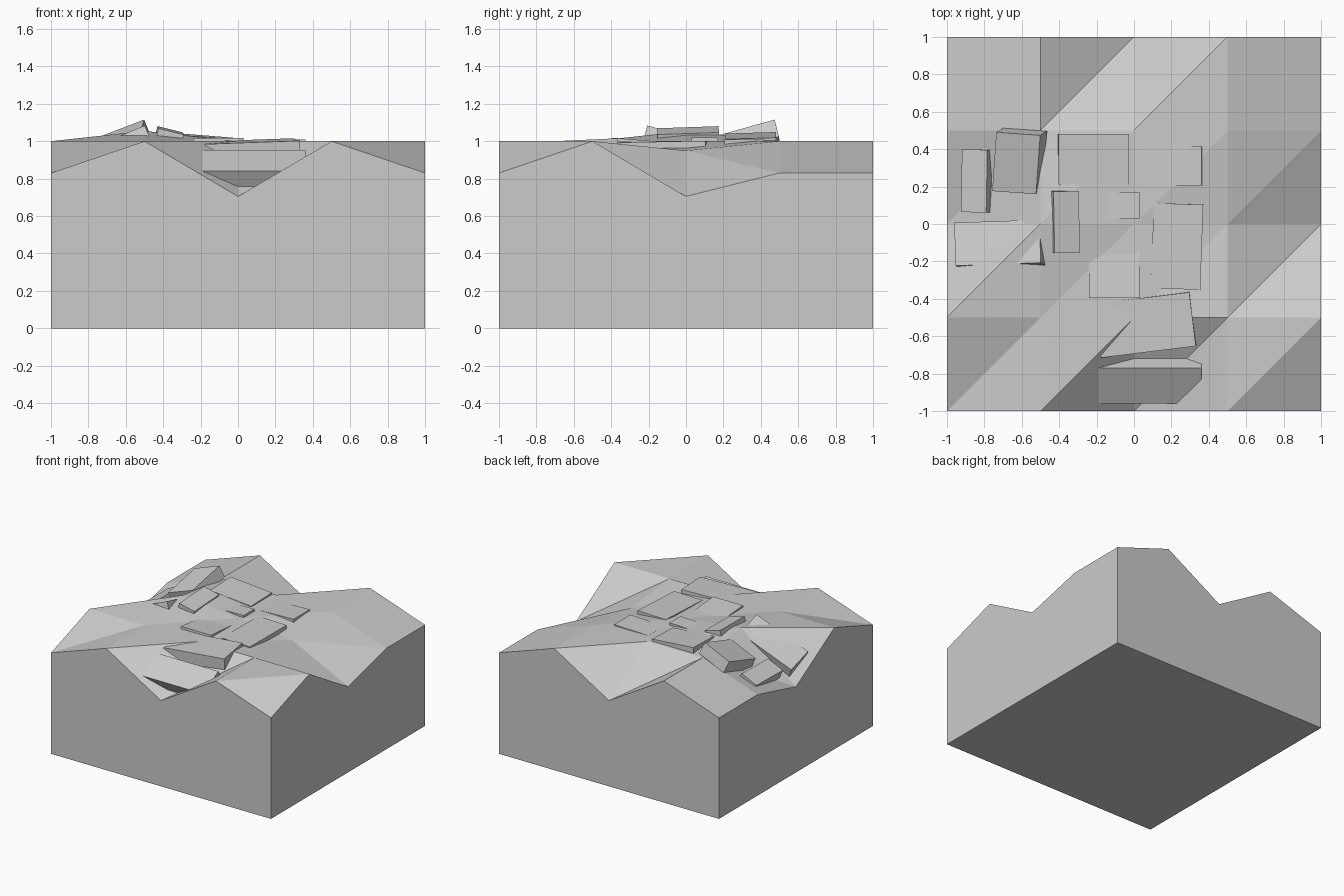
import bpy, bmesh
from math import radians, cos, sin
from mathutils import Vector

if "Cube" in bpy.data.objects:
    bpy.data.objects.remove(bpy.data.objects["Cube"])


def add_object(name, bm):
    bmesh.ops.recalc_face_normals(bm, faces=bm.faces)
    mesh = bpy.data.meshes.new(name)
    bm.to_mesh(mesh)
    bm.free()
    obj = bpy.data.objects.new(name, mesh)
    bpy.context.collection.objects.link(obj)
    return obj


# Terrain block: 5 x 5 height grid (rows front to back), solid down to z = 0
heights = [
    [.83, 1.0, .705, 1.0, .83],
    [1.0, 1.0, 1.0, 1.0, 1.0],
    [.705, 1.055, 1.0, .95, .705],
    [.83, 1.0, 1.0, 1.0, .83],
    [.83, 1.0, .705, 1.0, .83],
]
bm = bmesh.new()
v = [[bm.verts.new((-1 + i * .5, -1 + j * .5, z)) for i, z in enumerate(row)]
     for j, row in enumerate(heights)]
# Each square is split along its front-left to back-right diagonal
for j in range(4):
    for i in range(4):
        a, b, c, d = v[j][i], v[j][i + 1], v[j + 1][i + 1], v[j + 1][i]
        bm.faces.new((a, b, c))
        bm.faces.new((a, c, d))
rim = [e for e in bm.edges if e.is_boundary]
skirt = bmesh.ops.extrude_edge_only(bm, edges=rim)["geom"]
for g in skirt:
    if isinstance(g, bmesh.types.BMVert):
        g.co.z = 0
bmesh.ops.holes_fill(bm, edges=[e for e in bm.edges if e.is_boundary], sides=0)
add_object("terrain_block", bm)


# Tilted flat stone: centre of top face, footprint, x and y slope, turn
def slab(name, centre, size, slope, turn=0, thick=.1):
    bm = bmesh.new()
    normal = Vector((-slope[0], -slope[1], 1)).normalized()
    ca, sa = cos(radians(turn)), sin(radians(turn))
    top = []
    for u, w in ((-.5, -.5), (.5, -.5), (.5, .5), (-.5, .5)):
        px, py = u * size[0], w * size[1]
        x, y = ca * px - sa * py, sa * px + ca * py
        top.append(Vector(centre) + Vector((x, y, slope[0] * x + slope[1] * y)))
    face = bm.faces.new([bm.verts.new(p) for p in top])
    new = bmesh.ops.extrude_face_region(bm, geom=[face], use_keep_orig=True)["geom"]
    bmesh.ops.translate(bm, vec=-normal * thick,
                        verts=[g for g in new if isinstance(g, bmesh.types.BMVert)])
    add_object(name, bm)


# Stepping stones, from the front valley round to the left valley
stones = [
    ((.085, -.865, .897), (.55, .19), (0, .6), 0, .1),
    ((.06, -.54, 1.0), (.51, .29), (.03, .05), 7, .1),
    ((.23, -.12, .998), (.265, .455), (0, .02), -2, .1),
    ((-.105, -.2, 1.003), (.27, .39), (0, -.08), 0, .1),
    ((-.105, .1, 1.016), (.27, .14), (.02, 0), 0, .1),
    ((.207, .31, 1.005), (.31, .21), (.03, 0), 0, .1),
    ((-.215, .345, 1.03), (.375, .27), (-.08, .03), 0, .1),
    ((-.36, .01, 1.058), (.135, .33), (-.25, .03), 1, .1),
    ((-.63, .325, 1.027), (.235, .315), (.4, .25), -4, .1),
    ((-.855, .23, .875), (.135, .335), (.45, 0), -1, .08),
    ((-.73, -.1, .96), (.455, .23), (.42, -.25), 2, .1),
]
for n, s in enumerate(stones, 1):
    slab(f"stepping_stone_{n}", *s)
